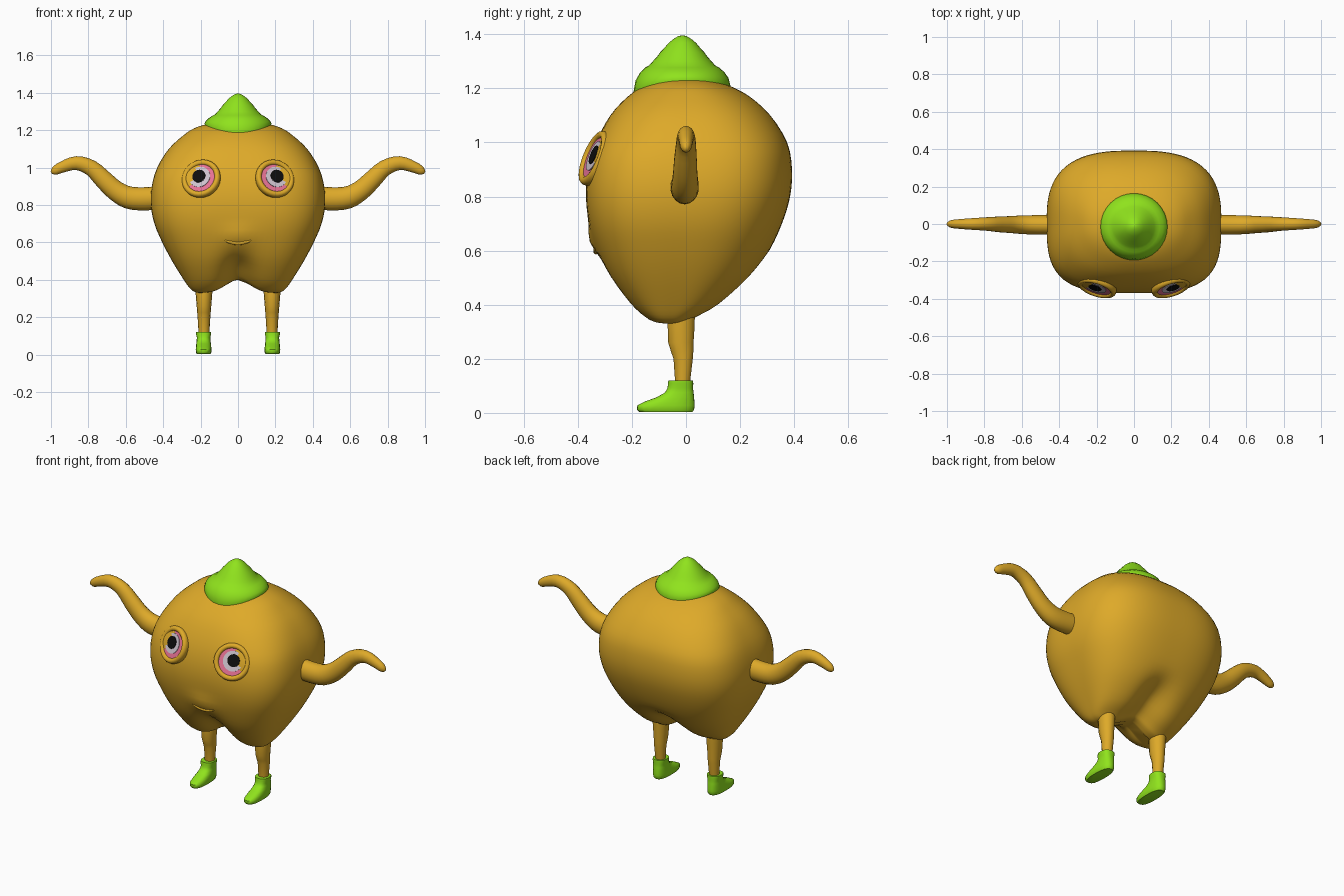
import bpy, bmesh, math
from mathutils import Vector
from mathutils.bvhtree import BVHTree

if "Cube" in bpy.data.objects:
    bpy.data.objects.remove(bpy.data.objects["Cube"])


def material(name, rgb):
    m = bpy.data.materials.new(name)
    m.diffuse_color = (*rgb, 1)
    m.use_nodes = True
    m.node_tree.nodes["Principled BSDF"].inputs["Base Color"].default_value = m.diffuse_color
    return m


SKIN = material("golden skin", (0.73, 0.40, 0.022))
GREEN = material("leaf green", (0.28, 0.77, 0.012))
PINK = material("eye pink", (0.80, 0.17, 0.30))
PALE = material("eye pale lilac", (0.62, 0.55, 0.62))
BLACK = material("pupil black", (0.004, 0.004, 0.004))


def resample(rows, steps):
    """Smooth spline through rows of numbers."""
    out = []
    for i in range(len(rows) - 1):
        a, b = rows[max(i - 1, 0)], rows[i]
        c, d = rows[i + 1], rows[min(i + 2, len(rows) - 1)]
        for k in range(steps):
            t = k / steps
            out.append([0.5 * (2 * q + (r - p) * t + (2 * p - 5 * q + 4 * r - s) * t * t
                               + (3 * q - p - 3 * r + s) * t ** 3)
                        for p, q, r, s in zip(a, b, c, d)])
    return out + [list(rows[-1])]


def skin(name, rings, mat, angle=40):
    """Join rings of points into a closed, capped surface."""
    bm = bmesh.new()
    loops = [[bm.verts.new(p) for p in ring] for ring in rings]
    n = len(loops[0])
    for a, b in zip(loops, loops[1:]):
        for i in range(n):
            j = (i + 1) % n
            bm.faces.new((a[i], a[j], b[j], b[i]))
    bm.faces.new(loops[0][::-1])
    bm.faces.new(loops[-1])
    bmesh.ops.recalc_face_normals(bm, faces=bm.faces)
    me = bpy.data.meshes.new(name)
    bm.to_mesh(me)
    bm.free()
    me.materials.append(mat)
    ob = bpy.data.objects.new(name, me)
    bpy.context.collection.objects.link(ob)
    bpy.ops.object.select_all(action='DESELECT')
    ob.select_set(True)
    bpy.context.view_layer.objects.active = ob
    bpy.ops.object.shade_smooth_by_angle(angle=math.radians(angle))
    return ob


def oval(z, hw, yf, yb, n, front=2.0, back=None, x0=0.0):
    """Level ring from yf to yb; higher powers give squarer corners."""
    pts = []
    for i in range(n):
        a = 2 * math.pi * i / n
        c, s = math.cos(a), math.sin(a)
        p = front if s < 0 or back is None else back
        r = (abs(c) ** p + abs(s) ** p) ** (-1 / p)
        pts.append(Vector((x0 + hw * r * c, (yf + yb) / 2 + r * s * (yb - yf) / 2, z)))
    return pts


def tube(name, path, mat, n=16, ysq=1.0):
    """Tapered tube along (x, y, z, radius) points lying in an upright plane."""
    rings = []
    for i, p in enumerate(path):
        c = Vector(p[:3])
        t = (Vector(path[min(i + 1, len(path) - 1)][:3]) - Vector(path[max(i - 1, 0)][:3])).normalized()
        side = Vector((0, 1, 0))
        up = t.cross(side).normalized()
        rings.append([c + p[3] * (math.cos(a) * up + ysq * math.sin(a) * side)
                      for a in (2 * math.pi * k / n for k in range(n))])
    return skin(name, rings, mat, 60)


# Body: rounded-square sections (z, half width, front, back)
sections = [(0.330, 0.205, -0.09, -0.03), (0.334, 0.228, -0.125, 0.015), (0.352, 0.255, -0.16, 0.05),
            (0.40, 0.29, -0.213, 0.135), (0.50, 0.352, -0.283, 0.24), (0.60, 0.405, -0.328, 0.308),
            (0.70, 0.447, -0.358, 0.355), (0.80, 0.466, -0.37, 0.385), (0.90, 0.461, -0.362, 0.392),
            (1.00, 0.432, -0.333, 0.374), (1.10, 0.37, -0.28, 0.312), (1.17, 0.295, -0.215, 0.235),
            (1.21, 0.235, -0.155, 0.16), (1.232, 0.16, -0.09, 0.09), (1.236, 0.05, -0.03, 0.03)]
rings = []
for z, hw, yf, yb in resample(sections, 3):
    # squarest around the middle, rounder towards the top
    q = min(max((1.20 - z) / 0.25, 0), 1)
    ring = oval(z, hw, yf, yb, 96, 2.3 + 0.95 * q, 2.3 + 0.5 * q)
    # cleft between the two lower lobes, soft muzzle above the mouth
    f = min(max((0.60 - z) / 0.24, 0), 1)
    f = f * f * (3 - 2 * f)
    for p in ring:
        g = f * math.exp(-(p.x / 0.092) ** 2)
        p.y = -0.04 + (p.y + 0.04) * (1 - 0.2 * g)
        if p.y < 0:
            p.y -= 0.016 * math.exp(-(p.x / 0.09) ** 2 - ((z - 0.635) / 0.05) ** 2)
        p.z += 0.069 * g
    rings.append(ring)
body = skin("body", rings, SKIN, 60)
bm = bmesh.new()
bm.from_mesh(body.data)
surface = BVHTree.FromBMesh(bm)
bm.free()


def front_y(x, z):
    return surface.ray_cast(Vector((x, -2, z)), Vector((0, 1, 0)))[0].y


# Mouth: a thin curved lip line
lip = []
for k in range(17):
    u = k / 8 - 1
    x, z = u * 0.076, 0.596 + 0.018 * u * u
    lip.append((x, front_y(x, z) + 0.002, z, 0.010 * math.sqrt(max(1 - u * u, 0.02))))
tube("lip", lip, SKIN, 10)

# Leafy cap: stepped cone whose rim drapes over the front and back
cap_profile = [(0.17, 1.20), (0.179, 1.235), (0.172, 1.25), (0.156, 1.265), (0.137, 1.277),
               (0.122, 1.285), (0.109, 1.30), (0.095, 1.315), (0.082, 1.333), (0.066, 1.350),
               (0.051, 1.368), (0.034, 1.382), (0.016, 1.393), (0.003, 1.396)]
cap = []
for i, (r, z) in enumerate(cap_profile):
    ring = oval(z, r, -0.013 - r * 1.01, -0.013 + r * 0.99, 32)
    drop = (1, 0.85, 0.4, 0.15)[i] if i < 4 else 0
    for p in ring:
        s = (p.y + 0.013) / r
        p.z -= drop * (0.052 if s < 0 else 0.03) * s * s
    cap.append(ring)
skin("leaf_cap", cap, GREEN, 50)

arm_path = [(0.41, -0.005, 0.840, 0.062), (0.50, -0.005, 0.833, 0.062), (0.585, -0.004, 0.840, 0.060),
            (0.655, -0.003, 0.877, 0.054), (0.715, -0.002, 0.932, 0.050), (0.785, 0, 0.998, 0.043),
            (0.865, 0, 1.024, 0.037), (0.94, 0, 1.003, 0.030), (0.98, 0, 0.983, 0.023),
            (0.998, 0, 0.974, 0.008)]
leg_rings = [(0.10, 0.028, -0.04, 0.014), (0.20, 0.034, -0.047, 0.026), (0.225, 0.036, -0.056, 0.028),
             (0.26, 0.039, -0.067, 0.029), (0.32, 0.044, -0.069, 0.033), (0.36, 0.046, -0.069, 0.034)]
shoe_rings = [(0.003, 0.036, -0.172, 0.024), (0.012, 0.041, -0.181, 0.030), (0.028, 0.042, -0.180, 0.032),
              (0.042, 0.041, -0.152, 0.031), (0.058, 0.039, -0.108, 0.030), (0.075, 0.037, -0.078, 0.028),
              (0.092, 0.036, -0.068, 0.026), (0.108, 0.040, -0.067, 0.027), (0.12, 0.040, -0.065, 0.026)]

for side, s in (("left", 1), ("right", -1)):
    # Limbs and shoes
    tube(side + "_arm", [(s * x, y, z, r) for x, y, z, r in resample(arm_path, 3)], SKIN, 18, 0.85)
    skin(side + "_leg", [oval(z, w, f, b, 14, x0=s * 0.182) for z, w, f, b in leg_rings], SKIN)
    skin(side + "_shoe", [oval(z, w, f, b, 24, 2.6, x0=s * 0.184) for z, w, f, b in shoe_rings], GREEN, 50)

    # Eye: raised rim with layered round plates, tilted out and up
    normal = Vector((s * 0.28, -0.88, 0.36)).normalized()
    centre = Vector((s * 0.20, -0.345, 0.945))
    right = Vector((0, 0, 1)).cross(normal).normalized()
    up = normal.cross(right)

    def disc(radius, depth, dx=0.0, dz=0.0, n=32):
        c = centre + normal * depth + right * dx + up * dz
        return [c + radius * (math.cos(a) * right + math.sin(a) * up)
                for a in (2 * math.pi * k / n for k in range(n))]

    rim = [(0.100, -0.045), (0.107, -0.012), (0.106, -0.002), (0.101, 0.006), (0.093, 0.010),
           (0.084, 0.008), (0.078, 0.002), (0.076, -0.006)]
    skin(side + "_eye_rim", [disc(r, d) for r, d in rim], SKIN, 60)
    o = s * 0.010
    plates = (("pink", 0.077, -0.001, 0.0, PINK), ("white", 0.058, 0.002, 0.6, PALE),
              ("pupil", 0.036, 0.005, 1.0, BLACK))
    for name, r, d, k, mat in plates:
        skin(f"{side}_eye_{name}", [disc(r, d - 0.006, o * k, 0.009 * k),
                                    disc(r, d, o * k, 0.009 * k)], mat, 30)
